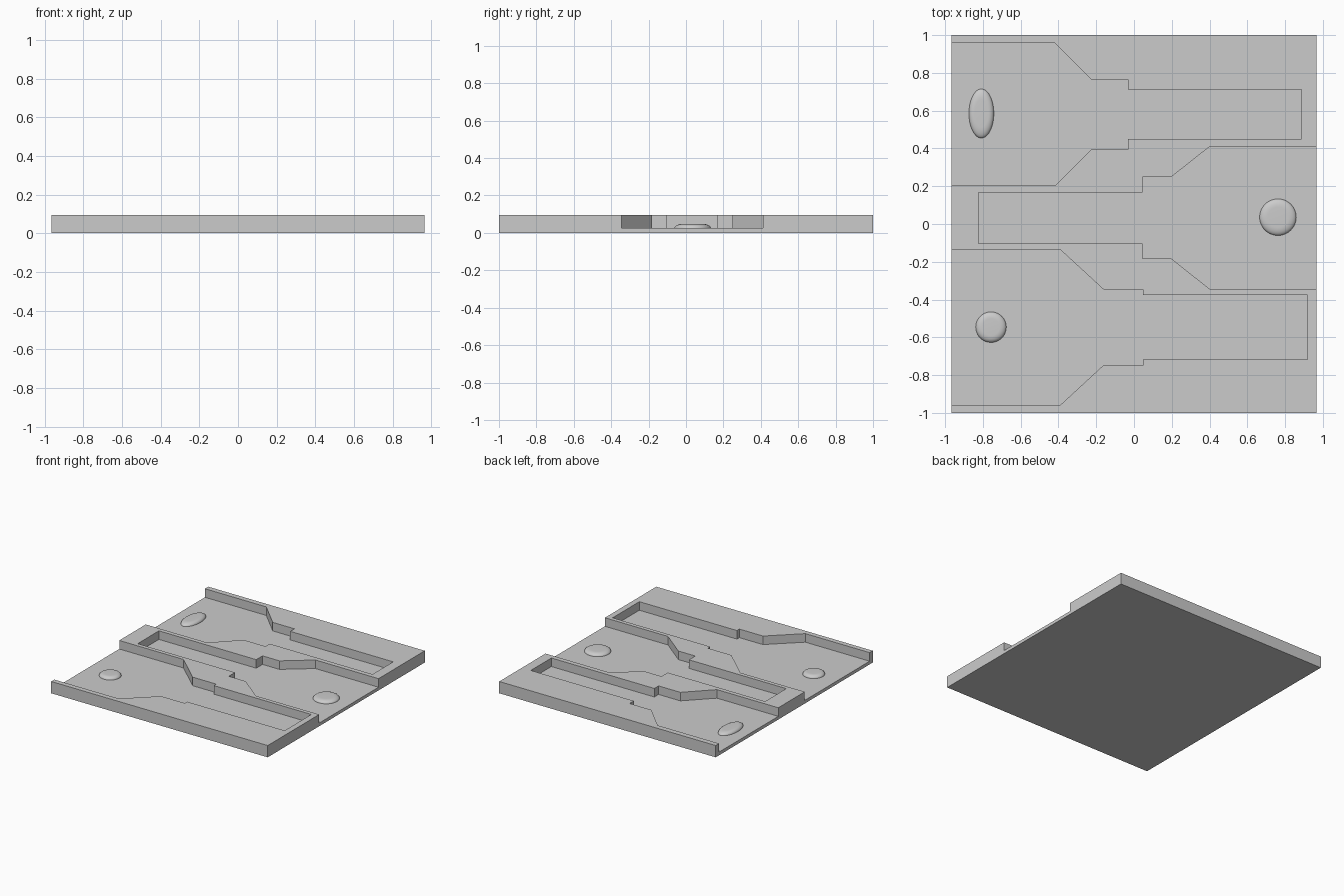
import bpy
import bmesh
import math

if "Cube" in bpy.data.objects:
    bpy.data.objects.remove(bpy.data.objects["Cube"], do_unlink=True)

HALF_X, HALF_Y = 0.965, 1.0
FLOOR, TOP = 0.026, 0.095

grey = bpy.data.materials.new("light grey")
grey.use_nodes = True
colour = (0.6, 0.6, 0.6, 1)
grey.diffuse_color = colour
grey.node_tree.nodes["Principled BSDF"].inputs["Base Color"].default_value = colour


def make_object(name, bm):
    bmesh.ops.recalc_face_normals(bm, faces=bm.faces[:])
    mesh = bpy.data.meshes.new(name)
    bm.to_mesh(mesh)
    bm.free()
    mesh.materials.append(grey)
    obj = bpy.data.objects.new(name, mesh)
    bpy.context.collection.objects.link(obj)
    return obj


def prism(name, outline, low, high):
    bm = bmesh.new()
    face = bm.faces.new([bm.verts.new((x, y, low)) for x, y in outline])
    new = bmesh.ops.extrude_face_region(bm, geom=[face])["geom"]
    bmesh.ops.translate(bm, vec=(0, 0, high - low),
                        verts=[v for v in new if isinstance(v, bmesh.types.BMVert)])
    return make_object(name, bm)


def pocket(name, centre, side, xs, widths):
    """Stepped recess, symmetric about y = centre, open at one edge (side = -1 or 1)."""
    flare_start, flare_end, step, tip = xs
    wide, neck, narrow = widths
    half = [(side * 1.1, wide), (flare_start, wide), (flare_end, neck),
            (step, neck), (step, narrow), (tip, narrow)]
    outline = [(x, centre + w) for x, w in half]
    outline += [(x, centre - w) for x, w in reversed(half)]
    return prism(name, outline, FLOOR, TOP + 0.1)


def dome(name, x, y, rx, ry, height=0.022, segments=48, rings=8):
    """Low button with a rounded rim and a flat crown."""
    bm = bmesh.new()
    loops = []
    for i in range(rings + 1):
        t = math.pi / 2 * i / rings
        r, z = 0.55 + 0.45 * math.cos(t), FLOOR + height * math.sin(t)
        angles = [2 * math.pi * k / segments for k in range(segments)]
        loops.append([bm.verts.new((x + rx * r * math.cos(a), y + ry * r * math.sin(a), z))
                      for a in angles])
    for low, high in zip(loops, loops[1:]):
        for k in range(segments):
            n = (k + 1) % segments
            bm.faces.new((low[k], low[n], high[n], high[k]))
    bm.faces.new(loops[-1])
    bm.faces.new(loops[0][::-1])
    obj = make_object(name, bm)
    for p in obj.data.polygons:
        p.use_smooth = len(p.vertices) == 4 or p.center.z > FLOOR + 0.01
    return obj


# Tray block
tray = prism("tray", [(-HALF_X, -HALF_Y), (HALF_X, -HALF_Y),
                      (HALF_X, HALF_Y), (-HALF_X, HALF_Y)], 0, TOP)

# Recesses cut into the tray
cutters = [
    pocket("back_pocket", 0.58, -1, (-0.418, -0.226, -0.032, 0.886), (0.377, 0.185, 0.131)),
    pocket("middle_pocket", 0.033, 1, (0.402, 0.196, 0.045, -0.823), (0.378, 0.215, 0.135)),
    pocket("front_pocket", -0.547, -1, (-0.392, -0.162, 0.048, 0.918), (0.413, 0.201, 0.17)),
]
bpy.context.view_layer.objects.active = tray
for cutter in cutters:
    cutter.hide_render = True
    cut = tray.modifiers.new(cutter.name, 'BOOLEAN')
    cut.operation = 'DIFFERENCE'
    cut.solver = 'EXACT'
    cut.object = cutter
    bpy.ops.object.modifier_apply(modifier=cut.name)
    bpy.data.objects.remove(cutter, do_unlink=True)

# Raised buttons on the pocket floors
dome("back_button", -0.808, 0.585, 0.066, 0.13)
dome("middle_button", 0.762, 0.036, 0.097, 0.097)
dome("front_button", -0.757, -0.546, 0.081, 0.081)
